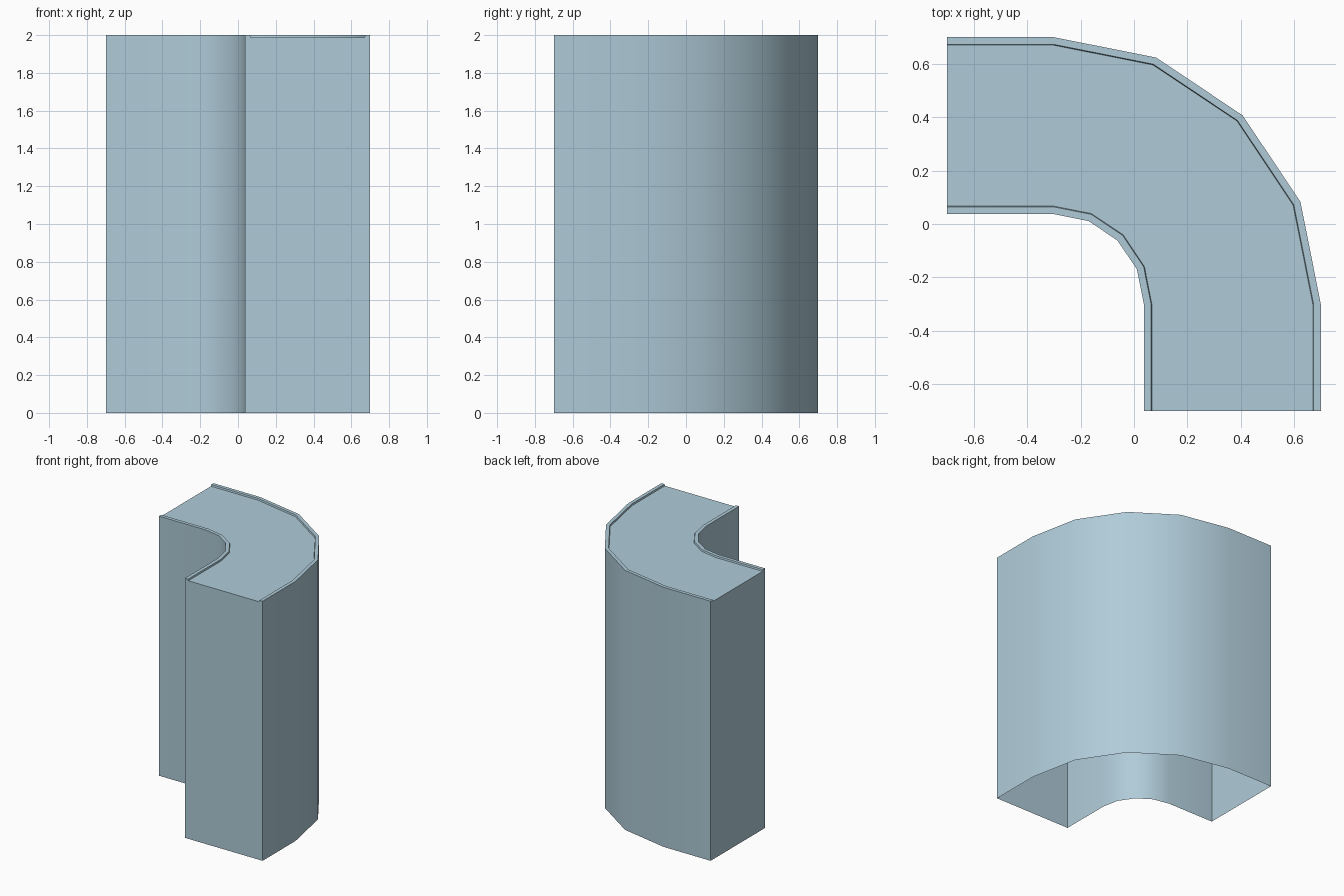
import bpy, bmesh, math

if "Cube" in bpy.data.objects:
    bpy.data.objects.remove(bpy.data.objects["Cube"])

mat = bpy.data.materials.new("pale blue")
mat.diffuse_color = (0.43, 0.60, 0.69, 1)
mat.use_nodes = True
mat.node_tree.nodes["Principled BSDF"].inputs["Base Color"].default_value = mat.diffuse_color

H, STEP, LIP = 2.0, 0.012, 0.03
R_IN, R_OUT, C, END = 0.337, 1.0, -0.3, -0.7

# plan path: straight run, quarter turn in four facets, straight run
def path(r):
    arc = [(C + r * math.cos(math.pi / 8 * i), C + r * math.sin(math.pi / 8 * i)) for i in range(5)]
    return [(C + r, END)] + arc + [(END, C + r)]

bm = bmesh.new()

def row(r, z):
    return [bm.verts.new((x, y, z)) for x, y in path(r)]

# cross-section from outer foot to inner foot; the underside stays open
section = [(R_OUT, 0), (R_OUT, H), (R_OUT - LIP + 0.003, H), (R_OUT - LIP, H - STEP),
           (R_IN + LIP, H - STEP), (R_IN + LIP - 0.003, H), (R_IN, H), (R_IN, 0)]
rows = [row(r, z) for r, z in section]
for a, b in zip(rows, rows[1:]):
    for i in range(len(a) - 1):
        bm.faces.new((a[i], a[i + 1], b[i + 1], b[i]))

# flat closing faces at both ends
bm.faces.new([r[0] for r in rows])
bm.faces.new([r[-1] for r in reversed(rows)])
bmesh.ops.recalc_face_normals(bm, faces=bm.faces)

me = bpy.data.meshes.new("corner_block")
bm.to_mesh(me)
bm.free()
me.materials.append(mat)
ob = bpy.data.objects.new("corner_block", me)
bpy.context.collection.objects.link(ob)
bpy.context.view_layer.objects.active = ob
ob.select_set(True)
bpy.ops.object.shade_smooth_by_angle(angle=math.radians(30))
